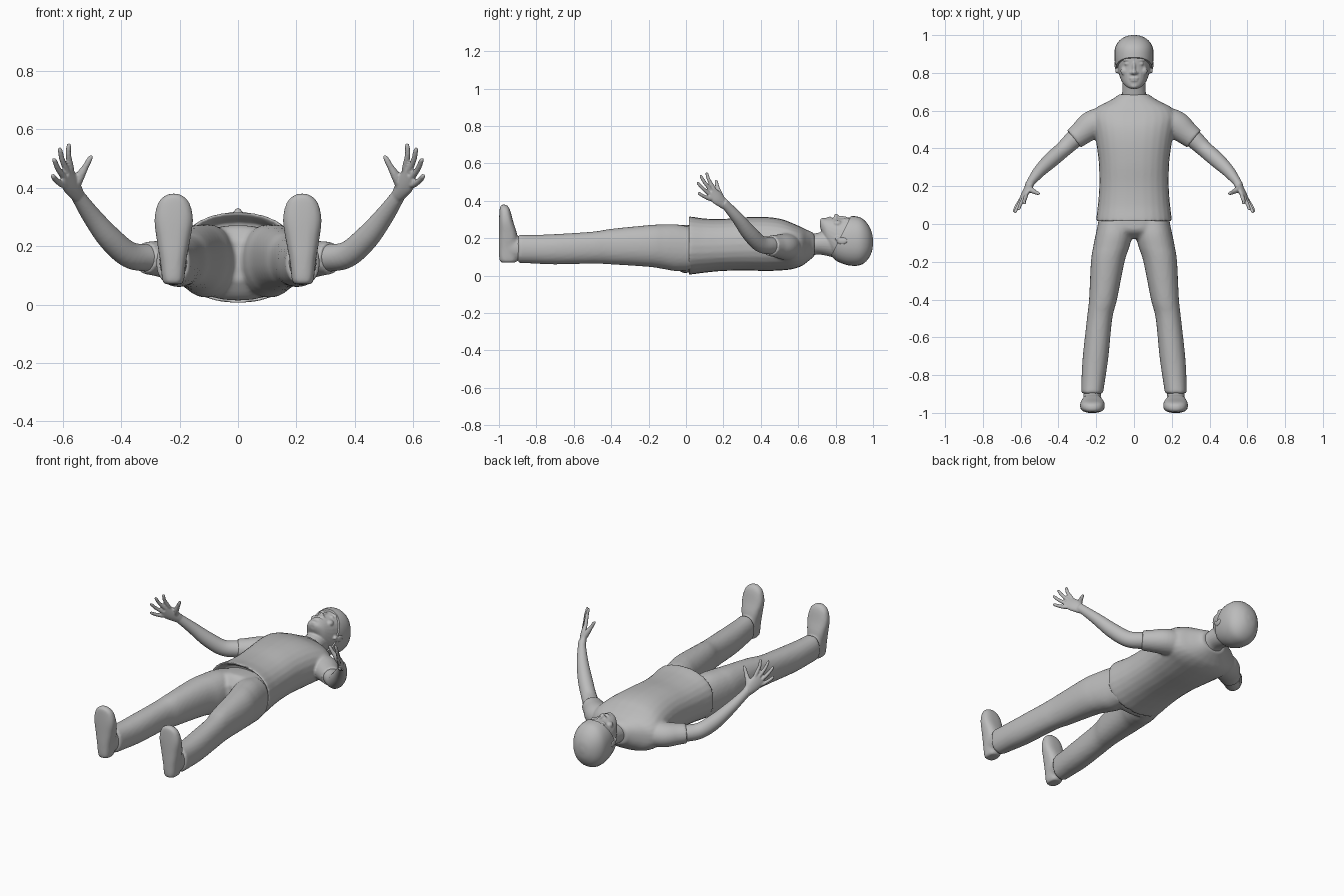
import bpy, bmesh, math
from mathutils import Vector, Matrix

default_cube = bpy.data.objects.get("Cube")
if default_cube:
    bpy.data.objects.remove(default_cube)

grey = bpy.data.materials.new("plain_grey")
grey.use_nodes = True
tone = (.5, .5, .5, 1)
grey.diffuse_color = tone
grey.node_tree.nodes["Principled BSDF"].inputs["Base Color"].default_value = tone

X, Y, Z = Vector((1, 0, 0)), Vector((0, 1, 0)), Vector((0, 0, 1))


def smooth_rows(rows, steps=5):
    """Catmull-Rom interpolation of whole rows of numbers."""
    rows = [Vector(row) for row in rows]
    last = len(rows) - 1
    result = []
    for i in range(last):
        a, b, c, d = (rows[min(max(i + k, 0), last)] for k in (-1, 0, 1, 2))
        for step in range(steps):
            t = step / steps
            result.append(b + (c - a) * (t / 2) + (2 * a - 5 * b + 4 * c - d) * (t * t / 2)
                          + (3 * b - a - 3 * c + d) * (t ** 3 / 2))
    return result + [rows[last]]


def loft(bm, rows, axis=None, up=Z, power=2, side=1, segments=28):
    """Skin rings given as (x, y, z, half width, half height along up)."""
    rows = smooth_rows(rows)
    centres = [Vector(row[:3]) for row in rows]
    rings = []
    for i, row in enumerate(rows):
        tangent = axis or (centres[min(i + 1, len(rows) - 1)] - centres[max(i - 1, 0)]).normalized()
        u = tangent.cross(up).normalized()
        v = u.cross(tangent)
        ring = []
        for k in range(segments):
            angle = math.tau * k / segments
            c, s = math.cos(angle), math.sin(angle)
            c = math.copysign(abs(c) ** (2 / power), c)
            s = math.copysign(abs(s) ** (2 / power), s)
            point = centres[i] + u * (c * row[3]) + v * (s * row[4])
            point.x *= side
            ring.append(bm.verts.new(point))
        rings.append(ring)
    for lower, upper in zip(rings, rings[1:]):
        for k in range(segments):
            n = (k + 1) % segments
            bm.faces.new((lower[k], lower[n], upper[n], upper[k]))
    bm.faces.new(rings[0])
    bm.faces.new(rings[-1])


def trunk(bm, rows, power=2, side=1):
    """Loft along y from rows of (y, x, half width, low z, high z)."""
    loft(bm, [(x, y, (low + high) / 2, half, (high - low) / 2)
              for y, x, half, low, high in rows], axis=Y, power=power, side=side)


def blob(bm, centre, radii, tilt=0):
    matrix = Matrix.Translation(centre) @ Matrix.Rotation(tilt, 4, 'Z') @ Matrix.Diagonal((*radii, 1))
    bmesh.ops.create_uvsphere(bm, u_segments=16, v_segments=10, radius=1, matrix=matrix)


def finish(name, bm, voxel=None, passes=2):
    """Make the object; a voxel size fuses overlapping pieces into one skin."""
    bmesh.ops.recalc_face_normals(bm, faces=bm.faces)
    mesh = bpy.data.meshes.new(name)
    bm.to_mesh(mesh)
    bm.free()
    mesh.materials.append(grey)
    mesh.polygons.foreach_set("use_smooth", [True] * len(mesh.polygons))
    obj = bpy.data.objects.new(name, mesh)
    bpy.context.collection.objects.link(obj)
    if voxel:
        fuse = obj.modifiers.new("fuse", 'REMESH')
        fuse.mode = 'VOXEL'
        fuse.voxel_size = voxel
        fuse.use_smooth_shade = True
        relax = obj.modifiers.new("relax", 'SMOOTH')
        relax.factor = .5
        relax.iterations = passes
    else:
        mesh.set_sharp_from_angle(angle=math.radians(40))


# Shirt: hollow hem, chest, shoulders and two sleeves
shirt = bmesh.new()
trunk(shirt, [(.07, 0, .172, .036, .283), (.03, 0, .182, .024, .298), (.016, 0, .2, .006, .316),
              (.1, 0, .191, .016, .305), (.2, 0, .184, .025, .303), (.32, 0, .186, .027, .312),
              (.43, 0, .2, .025, .313), (.51, 0, .215, .028, .302), (.57, 0, .225, .035, .28),
              (.615, 0, .2, .05, .26), (.645, 0, .145, .07, .245), (.67, 0, .1, .09, .235),
              (.687, 0, .08, .105, .222)], power=2.3)
for side in (1, -1):
    loft(shirt, [(.13, .56, .155, .07, .075), (.22, .525, .155, .076, .07),
                 (.28, .48, .158, .064, .06), (.318, .45, .16, .058, .055)], side=side)
finish("shirt", shirt, .008)

# Trousers: hips and two legs
trousers = bmesh.new()
trunk(trousers, [(.09, 0, .172, .04, .265), (0, 0, .191, .014, .272), (-.04, 0, .165, .03, .265),
                 (-.075, 0, .1, .08, .22)], power=2.2)
for side in (1, -1):
    trunk(trousers, [(.03, .1, .085, .03, .26), (-.05, .106, .096, .024, .274),
                     (-.12, .12, .096, .035, .274), (-.2, .139, .089, .047, .27),
                     (-.4, .164, .074, .06, .25), (-.5, .182, .067, .064, .235),
                     (-.7, .203, .068, .06, .222), (-.82, .215, .063, .065, .218),
                     (-.898, .222, .058, .068, .22)], side=side, power=2.2)
finish("trousers", trousers, .01)

# Shoes: upright soles with an ankle reaching into the trouser leg
for label, side in (("left", 1), ("right", -1)):
    shoe = bmesh.new()
    loft(shoe, [(.222, -.95, .07, .02, .025), (.222, -.95, .08, .036, .046),
                (.222, -.95, .15, .045, .051), (.221, -.952, .22, .057, .049),
                (.22, -.962, .29, .066, .038), (.22, -.968, .345, .055, .029),
                (.22, -.972, .37, .034, .021), (.22, -.973, .38, .012, .009)],
         axis=Z, up=Y, power=2.6, side=side)
    trunk(shoe, [(-.84, .218, .046, .085, .2), (-.9, .222, .047, .08, .21),
                 (-.96, .222, .044, .085, .225)], side=side)
    finish(label + "_shoe", shoe, .008)

# Arms: limb, palm, four fingers and a thumb
index_base, little_base = Vector((.574, .143, .475)), Vector((.604, .122, .412))
finger_tips = [(.58, .108, .552), (.612, .075, .537), (.632, .058, .5), (.637, .064, .443)]
for label, side in (("left", 1), ("right", -1)):
    arm = bmesh.new()
    loft(arm, [(.22, .52, .158, .05, .048), (.31, .455, .16, .049, .047),
               (.375, .395, .172, .043, .045), (.44, .338, .228, .041, .042),
               (.5, .28, .302, .033, .033), (.545, .223, .367, .023, .026),
               (.56, .2, .39, .02, .026)], side=side)
    loft(arm, [(.542, .226, .364, .02, .022), (.558, .195, .39, .019, .031),
               (.574, .165, .417, .017, .039), (.591, .13, .445, .011, .037)],
         up=index_base - little_base, side=side)
    for i, tip in enumerate(finger_tips):
        base, tip = index_base.lerp(little_base, i / 3), Vector(tip)
        knuckle = base.lerp(tip, .5) + Vector((.004, -.004, 0))
        inner = base.lerp(Vector((.56, .19, .4)), .25)
        near_tip = base.lerp(tip, .9)
        loft(arm, [(*inner, .01, .01), (*base, .011, .011), (*knuckle, .0095, .0095),
                   (*near_tip, .008, .008), (*tip, .003, .003)], up=X, side=side, segments=12)
    loft(arm, [(.558, .2, .395, .014, .016), (.543, .18, .435, .015, .017),
               (.522, .168, .472, .011, .011), (.507, .162, .5, .009, .009),
               (.5, .16, .512, .003, .003)], side=side, segments=12)
    finish(label + "_arm", arm, .0045, 1)

# Head: skull, neck and facial features
skull_rows = [(.716, 0, .018, .262, .292), (.726, 0, .038, .23, .303), (.75, 0, .062, .16, .308),
              (.79, 0, .079, .1, .309), (.83, 0, .087, .075, .308), (.88, 0, .093, .062, .311),
              (.93, 0, .09, .065, .302), (.965, 0, .071, .09, .272), (.987, 0, .04, .13, .23),
              (.994, 0, .01, .17, .19)]
head = bmesh.new()
trunk(head, skull_rows, power=2.2)
trunk(head, [(.6, 0, .085, .08, .2), (.66, 0, .068, .1, .218), (.71, 0, .062, .113, .23),
             (.8, 0, .062, .095, .25)])
blob(head, (0, .803, .314), (.014, .013, .017))
blob(head, (0, .828, .308), (.009, .034, .012))
blob(head, (0, .771, .307), (.024, .006, .009))
blob(head, (0, .76, .306), (.02, .006, .009))
blob(head, (0, .732, .296), (.022, .014, .012))
for side in (1, -1):
    blob(head, (side * .013, .8, .308), (.009, .009, .01))
    blob(head, (side * .035, .848, .296), (.017, .008, .01))
    blob(head, (side * .037, .869, .296), (.023, .007, .012), side * -.1)
    blob(head, (side * .048, .81, .278), (.024, .025, .018))
    blob(head, (side * .094, .835, .186), (.009, .031, .02), side * -.2)
    blob(head, (side * .09, .81, .198), (.009, .014, .01))
finish("head", head, .005, 1)

# Hair: enlarged skull cap trimmed along a sloping hairline
hair = bmesh.new()
trunk(hair, skull_rows, power=2.2)
middle = Vector((0, .86, .185))
for vert in hair.verts:
    offset = vert.co - middle
    vert.co = middle + Vector((offset.x * 1.11, offset.y * 1.045, offset.z * 1.07))
bmesh.ops.bisect_plane(hair, geom=hair.verts[:] + hair.edges[:] + hair.faces[:],
                       plane_co=(0, .888, .33), plane_no=(0, .24, -.12), clear_inner=True)
bmesh.ops.holes_fill(hair, edges=[edge for edge in hair.edges if edge.is_boundary])
finish("hair", hair)
